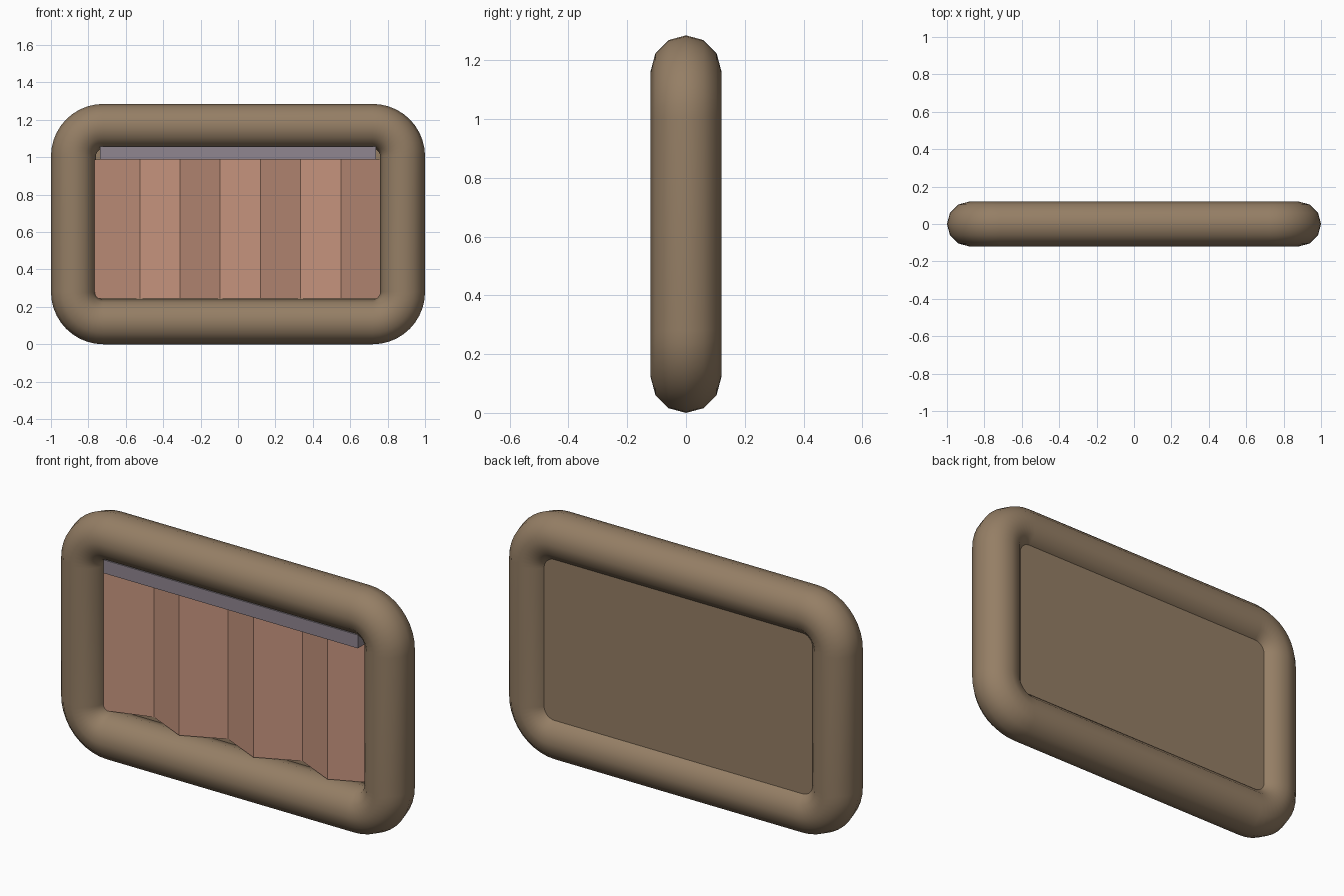
import bpy, bmesh
from math import sin, cos, pi, radians

if "Cube" in bpy.data.objects:
    bpy.data.objects.remove(bpy.data.objects["Cube"])


def material(name, rgb):
    m = bpy.data.materials.new(name)
    m.diffuse_color = (*rgb, 1)
    m.use_nodes = True
    m.node_tree.nodes["Principled BSDF"].inputs["Base Color"].default_value = m.diffuse_color
    return m


def add_object(name, verts, faces, mat):
    me = bpy.data.meshes.new(name)
    me.from_pydata(verts, [], faces)
    bm = bmesh.new()
    bm.from_mesh(me)
    bmesh.ops.recalc_face_normals(bm, faces=bm.faces)
    bm.to_mesh(me)
    bm.free()
    me.materials.append(mat)
    ob = bpy.data.objects.new(name, me)
    bpy.context.collection.objects.link(ob)
    return ob


def box(name, x, y, z, mat):
    verts = [(a, b, c) for a in x for b in y for c in z]
    faces = [(0, 1, 3, 2), (4, 6, 7, 5), (0, 4, 5, 1),
             (2, 3, 7, 6), (0, 2, 6, 4), (1, 5, 7, 3)]
    return add_object(name, verts, faces, mat)


shell = material("frame_brown", (0.30, 0.21, 0.13))
cloth = material("curtain_pink", (0.57, 0.30, 0.21))
metal = material("rail_grey", (0.28, 0.24, 0.28))

# Window frame: 12-sided tube swept round a rounded rectangle
R, SIDES, CORNER, STEPS = 0.12, 12, 0.16, 10
HX, Z0, Z1 = 0.88, 0.12, 1.165
centres = [(HX - CORNER, Z1 - CORNER), (-HX + CORNER, Z1 - CORNER),
           (-HX + CORNER, Z0 + CORNER), (HX - CORNER, Z0 + CORNER)]
verts = []
for q, (cx, cz) in enumerate(centres):
    for i in range(STEPS + 1):
        a = (q + i / STEPS) * pi / 2
        for k in range(SIDES):
            t = 2 * pi * k / SIDES
            d = CORNER + R * cos(t)
            verts.append((cx + d * cos(a), R * sin(t), cz + d * sin(a)))
n = 4 * (STEPS + 1)
faces = [(i * SIDES + k, i * SIDES + (k + 1) % SIDES,
          (i + 1) % n * SIDES + (k + 1) % SIDES, (i + 1) % n * SIDES + k)
         for i in range(n) for k in range(SIDES)]
frame = add_object("window_frame", verts, faces, shell)
bpy.context.view_layer.objects.active = frame
frame.select_set(True)
bpy.ops.object.shade_smooth_by_angle(angle=radians(40))

# Back panel, its edges buried in the tube
box("back_panel", (-0.82, 0.82), (0.056, 0.063), (0.18, 1.105), shell)

# Pleated curtain
pleats = [(-0.79, -0.03), (-0.525, 0.054), (-0.31, -0.045), (-0.095, 0.054),
          (0.12, -0.045), (0.335, 0.054), (0.55, -0.045), (0.77, 0.054)]
verts = [(x, y, z) for x, y in pleats for z in (0.245, 0.987)]
faces = [(2 * i, 2 * i + 2, 2 * i + 3, 2 * i + 1) for i in range(len(pleats) - 1)]
add_object("curtain", verts, faces, cloth)

# Curtain rail
box("curtain_rail", (-0.737, 0.737), (-0.06, 0.03), (0.987, 1.057), metal)
